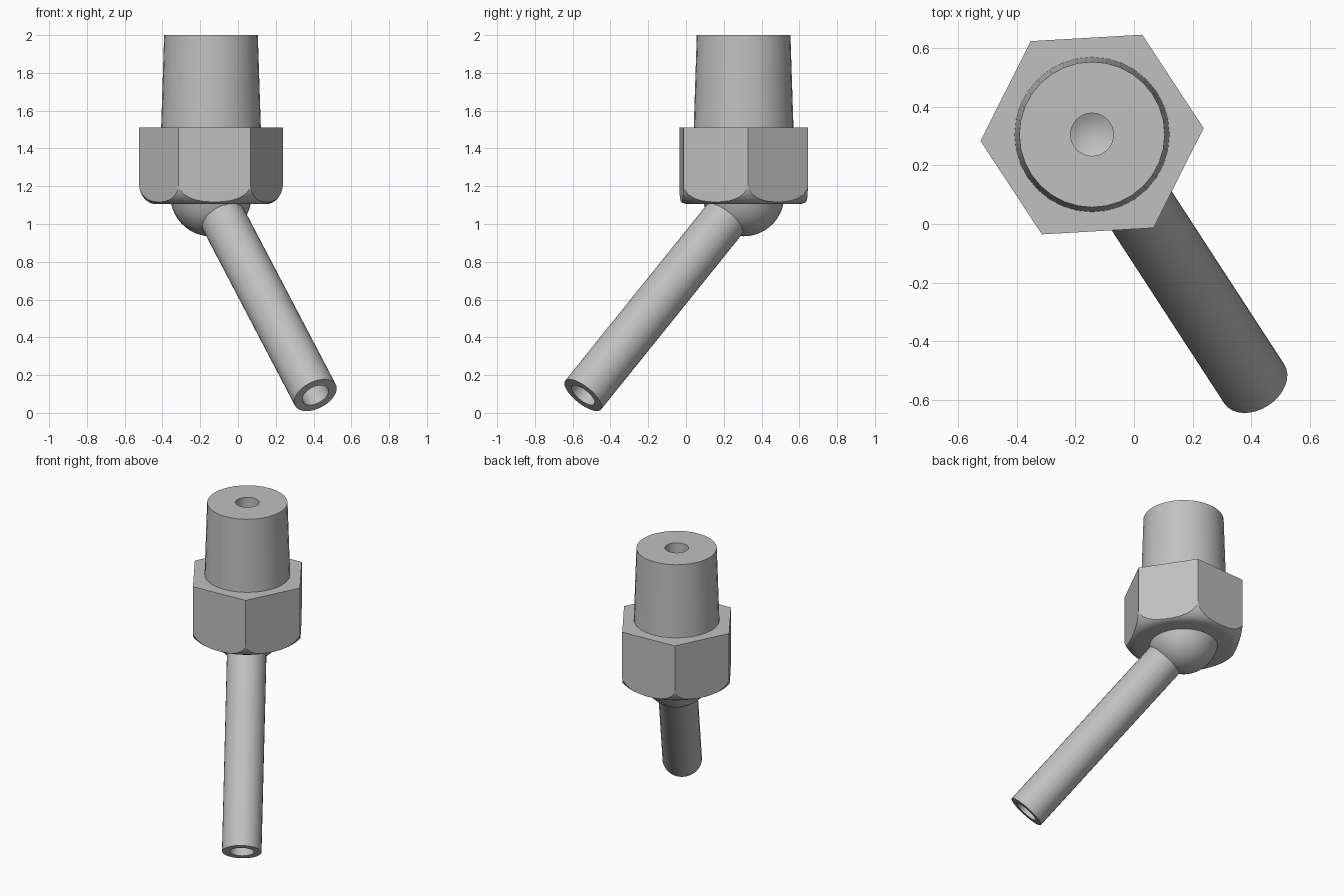
import bpy, bmesh
from math import sin, cos, pi, radians
from mathutils import Vector, Matrix

cube = bpy.data.objects.get("Cube")
if cube:
    bpy.data.objects.remove(cube, do_unlink=True)

steel = bpy.data.materials.new("grey steel")
steel.use_nodes = True
steel.diffuse_color = (0.53, 0.53, 0.53, 1)
steel.node_tree.nodes["Principled BSDF"].inputs["Base Color"].default_value = steel.diffuse_color

AXIS = Vector((-0.143, 0.305, 0))      # upright axis of the fitting
BALL = AXIS + Vector((0, 0, 1.15))     # swivel centre
TIP = Vector((0.41, -0.545, 0.094))    # open end of the tube
BORE = 0.073


def finish(name, bm, matrix):
    bmesh.ops.remove_doubles(bm, verts=bm.verts, dist=1e-5)
    bmesh.ops.recalc_face_normals(bm, faces=bm.faces)
    mesh = bpy.data.meshes.new(name)
    bm.to_mesh(mesh)
    bm.free()
    mesh.materials.append(steel)
    ob = bpy.data.objects.new(name, mesh)
    ob.matrix_world = matrix
    bpy.context.collection.objects.link(ob)
    return ob


def lathe(name, profile, matrix, steps=32):
    """Spin a closed (radius, height) outline about local z."""
    bm = bmesh.new()
    vs = [bm.verts.new((r, 0, z)) for r, z in profile]
    edges = [bm.edges.new((a, b)) for a, b in zip(vs, vs[1:] + vs[:1])
             if a.co.x > 0 or b.co.x > 0]
    bmesh.ops.spin(bm, geom=vs + edges, cent=(0, 0, 0), axis=(0, 0, 1),
                   angle=2 * pi, steps=steps, use_duplicate=False)
    return finish(name, bm, matrix)


def activate(ob):
    bpy.ops.object.select_all(action='DESELECT')
    ob.select_set(True)
    bpy.context.view_layer.objects.active = ob


def cut(ob, cutter, operation):
    mod = ob.modifiers.new("cut", 'BOOLEAN')
    mod.operation = operation
    mod.solver = 'EXACT'
    mod.object = cutter
    activate(ob)
    bpy.ops.object.modifier_apply(modifier=mod.name)
    bpy.data.objects.remove(cutter, do_unlink=True)


upright = Matrix.Translation(AXIS)

# Tapered collar with a bore
collar = lathe("tapered_collar", [(BORE, 2), (0.248, 2), (0.264, 1.51), (BORE, 1.51)], upright)

# Hexagonal nut: prism trimmed by a rounded envelope, then drilled
bm = bmesh.new()
bmesh.ops.create_cone(bm, cap_ends=True, segments=6, radius1=0.381, radius2=0.381, depth=0.405,
                      matrix=Matrix.Translation((0, 0, 1.3075)) @ Matrix.Rotation(radians(33.3), 4, 'Z'))
# Turn the prism so that one corner points just left of +x
corner = max((v.co for v in bm.verts), key=lambda c: c.x)
turn = radians(3.3) - Vector((1, 0)).angle_signed(corner.xy) * -1
bmesh.ops.rotate(bm, verts=bm.verts, cent=(0, 0, 0), matrix=Matrix.Rotation(turn, 3, 'Z'))
nut = finish("hex_nut", bm, upright)

arc = [(0.29 + 0.093 * sin(a), 1.22 - 0.115 * cos(a)) for a in (i * pi / 16 for i in range(9))]
envelope = lathe("nut_envelope", [(0, 1.105)] + arc + [(0.383, 1.6), (0, 1.6)], upright, 48)
cut(nut, envelope, 'INTERSECT')
drill = lathe("drill", [(0, 1.2), (BORE, 1.24), (BORE, 1.7), (0, 1.7)], upright)
cut(nut, drill, 'DIFFERENCE')

# Lower part of the swivel ball
R = 0.215
ball_arc = [(R * sin(a), 1.15 - R * cos(a)) for a in (radians(78) * i / 10 for i in range(11))]
ball = lathe("swivel_ball", ball_arc + [(0, ball_arc[-1][1])], upright)

# Slanted tube, hollow from its open end
along = TIP - BALL
length = along.length
slant = Matrix.Translation(BALL) @ along.to_track_quat('Z', 'Y').to_matrix().to_4x4()
tube = lathe("slanted_tube", [(0, 0.12), (0.122, 0.12), (0.122, length), (0.075, length),
                              (0.075, 0.26), (0, 0.22)], slant)

# Smooth round surfaces, keep the flats crisp
for ob in (collar, nut, ball, tube):
    activate(ob)
    bpy.ops.object.shade_smooth_by_angle(angle=radians(30))
for face in nut.data.polygons:
    if abs(face.normal.z) < 0.02 and (face.center.xy.length > 0.2):
        face.use_smooth = False
